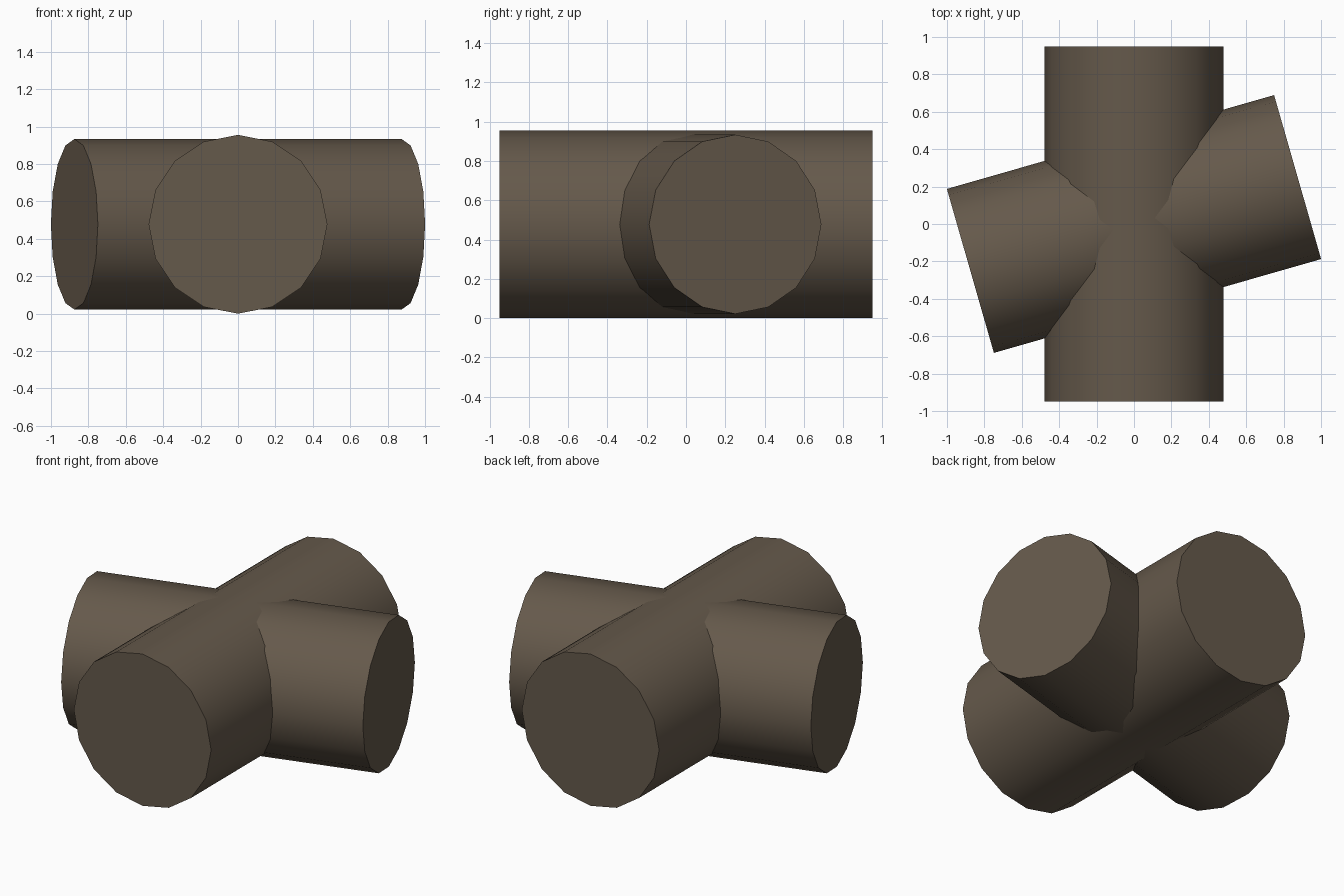
import bpy
import math

if "Cube" in bpy.data.objects:
    bpy.data.objects.remove(bpy.data.objects["Cube"])

mat = bpy.data.materials.new("dark_wood")
mat.diffuse_color = (0.13, 0.10, 0.07, 1)
mat.use_nodes = True
mat.node_tree.nodes["Principled BSDF"].inputs["Base Color"].default_value = mat.diffuse_color


def log(name, radius, length, angle):
    # 16-sided log lying flat, a corner of its cross-section pointing up
    bpy.ops.mesh.primitive_cylinder_add(
        vertices=16, radius=radius, depth=length, location=(0, 0, 0.478),
        rotation=(0, math.pi / 2, math.radians(angle)))
    ob = bpy.context.object
    ob.name = name
    ob.data.materials.append(mat)
    bpy.ops.object.shade_smooth_by_angle(angle=math.radians(40))
    return ob


# Thicker log running front to back
log("main_log", 0.478, 1.9, 90)
# Slightly thinner log crossing it at a slant
log("cross_log", 0.456, 1.82, 16)
